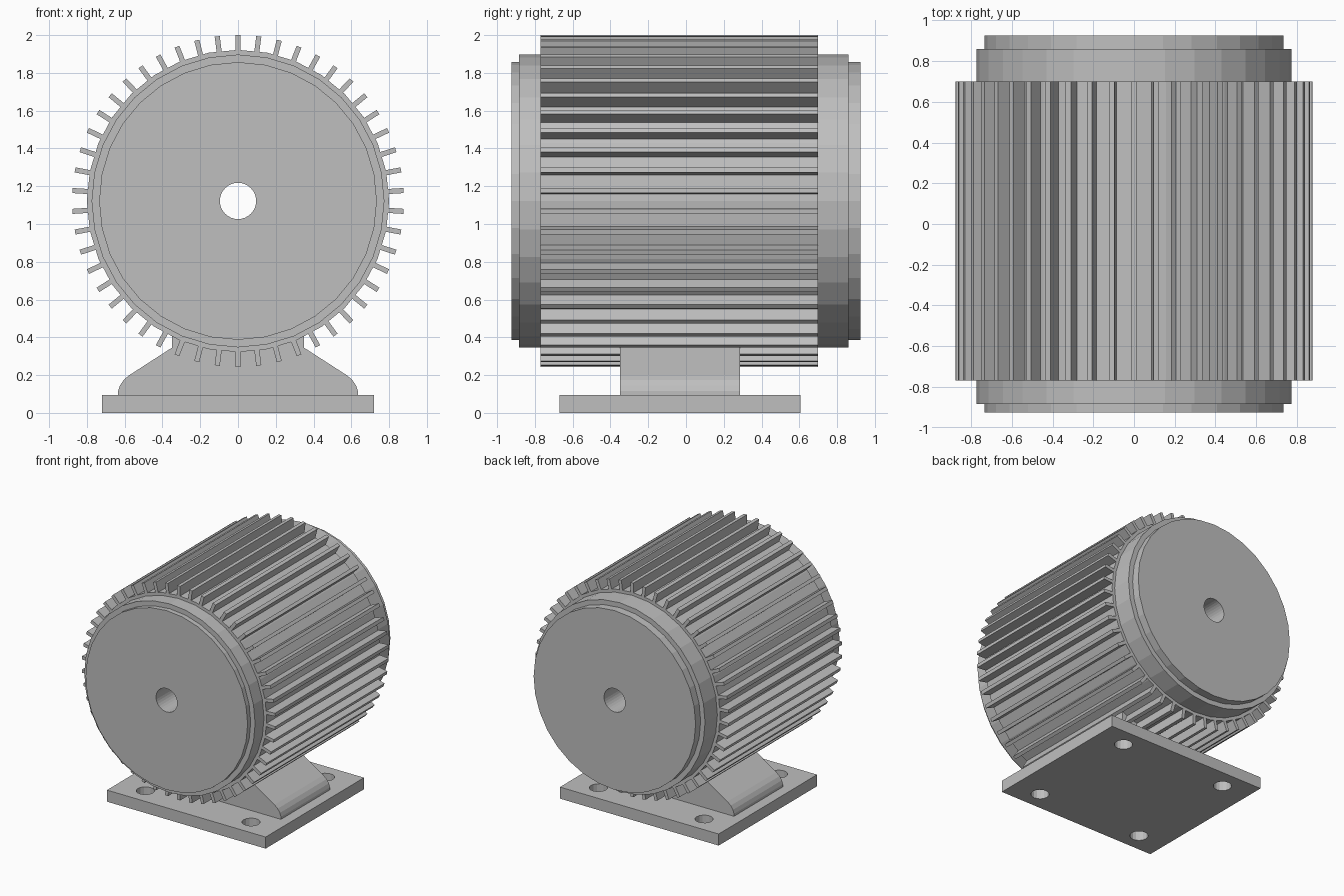
import bpy, bmesh, math
from mathutils import Matrix, Vector

cube = bpy.data.objects.get("Cube")
if cube:
    bpy.data.objects.remove(cube, do_unlink=True)

AXIS_Z = 1.122
FRONT, BACK = -0.77, 0.70

grey = bpy.data.materials.new("cast_metal_grey")
grey.use_nodes = True
grey.diffuse_color = (0.52, 0.52, 0.52, 1)
grey.node_tree.nodes["Principled BSDF"].inputs["Base Color"].default_value = (0.52, 0.52, 0.52, 1)


def finish(name, bm):
    bmesh.ops.recalc_face_normals(bm, faces=bm.faces)
    mesh = bpy.data.meshes.new(name)
    bm.to_mesh(mesh)
    bm.free()
    mesh.materials.append(grey)
    obj = bpy.data.objects.new(name, mesh)
    bpy.context.collection.objects.link(obj)
    return obj


def add_box(bm, lo, hi, turn=Matrix()):
    lo, hi = Vector(lo), Vector(hi)
    size = Matrix.Diagonal((*(hi - lo), 1))
    bmesh.ops.create_cube(bm, size=1, matrix=turn @ Matrix.Translation((lo + hi) / 2) @ size)


def lathe(name, profile, sides):
    """Spin a closed (radius, y) profile around the motor axis."""
    bm = bmesh.new()
    rings = []
    for i in range(sides):
        a = math.tau * i / sides
        rings.append([bm.verts.new((r * math.sin(a), y, AXIS_Z + r * math.cos(a)))
                      for r, y in profile])
    n = len(profile)
    for i in range(sides):
        here, there = rings[i], rings[(i + 1) % sides]
        for j in range(n):
            k = (j + 1) % n
            bm.faces.new((here[j], here[k], there[k], there[j]))
    return finish(name, bm)


# Drum with stepped end caps and a bore running right through
lathe("motor_drum", [
    (0.096, -0.925), (0.735, -0.925), (0.735, -0.885), (0.775, -0.885),
    (0.775, FRONT), (0.80, FRONT), (0.80, BACK), (0.775, BACK),
    (0.775, 0.86), (0.735, 0.86), (0.735, 0.925), (0.096, 0.925)], 32)

# Ring of cooling fins
FINS = 50
bm = bmesh.new()
for i in range(FINS):
    turn = Matrix.Translation((0, 0, AXIS_Z)) @ Matrix.Rotation(math.tau * i / FINS, 4, "Y")
    add_box(bm, (-0.0135, FRONT, 0.78), (0.0135, BACK, 0.878), turn)
finish("cooling_fins", bm)

# Pedestal with sloping, rounded shoulders
half = [(0.35, 0.42), (0.35, 0.345), (0.575, 0.20), (0.605, 0.175),
        (0.625, 0.145), (0.635, 0.115), (0.635, 0.09)]
outline = half + [(-x, z) for x, z in reversed(half)]
bm = bmesh.new()
face = bm.faces.new([bm.verts.new((x, -0.35, z)) for x, z in outline])
ext = bmesh.ops.extrude_face_region(bm, geom=[face])
moved = [v for v in ext["geom"] if isinstance(v, bmesh.types.BMVert)]
bmesh.ops.translate(bm, verts=moved, vec=(0, 0.635, 0))
finish("pedestal", bm)

# Base plate with four bolt holes
bm = bmesh.new()
add_box(bm, (-0.72, -0.67, 0), (0.72, 0.605, 0.095))
plate = finish("base_plate", bm)

bm = bmesh.new()
for x in (-0.48, 0.48):
    for y in (-0.515, 0.45):
        bmesh.ops.create_cone(bm, cap_ends=True, segments=16, radius1=0.068, radius2=0.068,
                              depth=0.4, matrix=Matrix.Translation((x, y, 0.05)))
cutter = finish("bolt_hole_cutter", bm)
cutter.hide_render = True
cutter.hide_viewport = True
cutter.display_type = "WIRE"
cut = plate.modifiers.new("bolt_holes", "BOOLEAN")
cut.operation = "DIFFERENCE"
cut.solver = "EXACT"
cut.object = cutter
